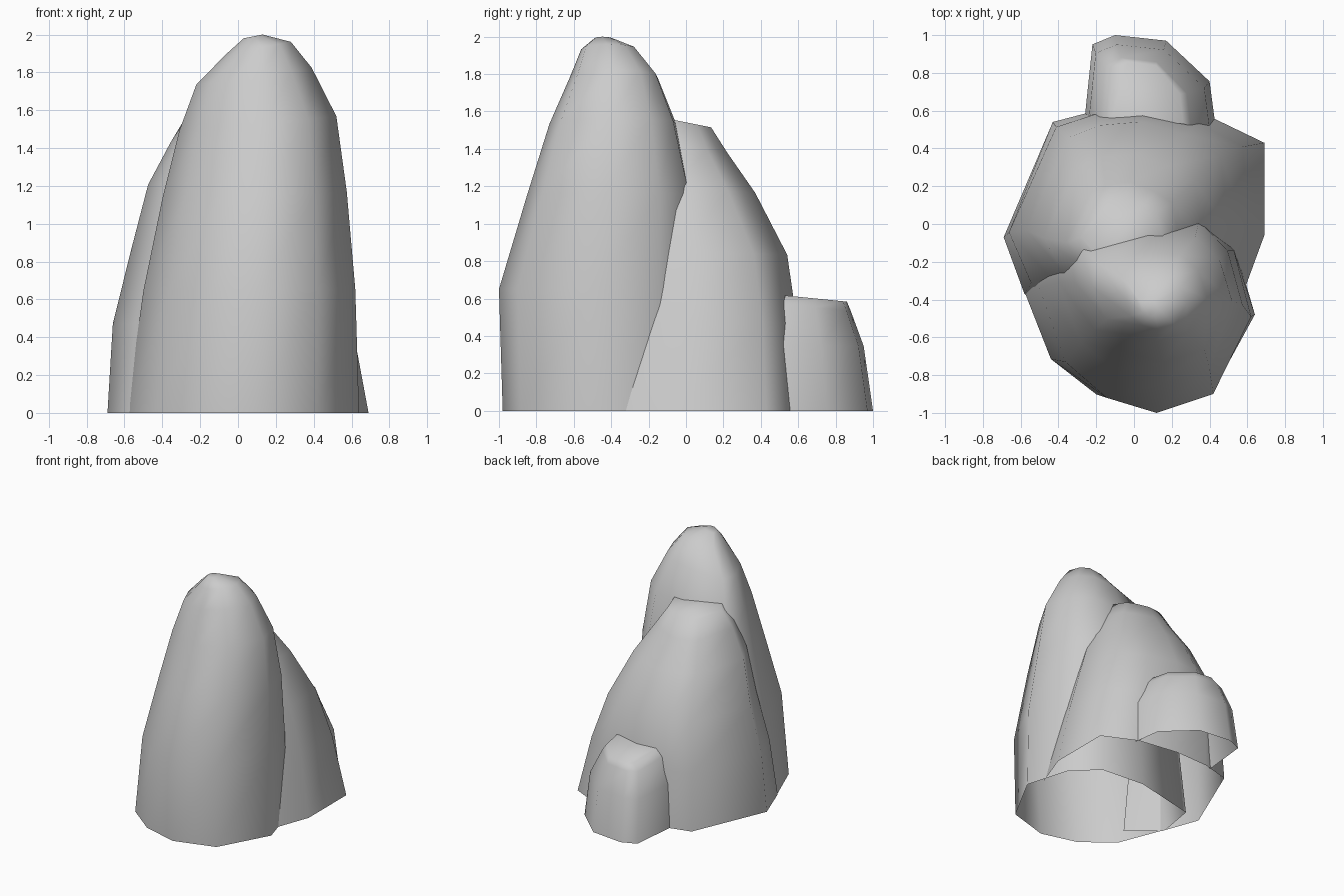
import bpy, bmesh

if "Cube" in bpy.data.objects:
    bpy.data.objects.remove(bpy.data.objects["Cube"])


def rock(name, outline, rings, tilt=(0, 0), rounding=0, closed=True):
    """Loft an uneven outline through rings (z, x0, x1, y0, y1); capped top, open bottom."""
    xs, ys = [p[0] for p in outline], [p[1] for p in outline]
    lx, ly = min(xs), min(ys)
    sx, sy = max(xs) - lx, max(ys) - ly
    bm = bmesh.new()
    loops = []
    for z, x0, x1, y0, y1 in rings:
        loop = []
        t = z / rings[-1][0]
        for px, py in outline:
            # position in the ring's box, -1..1, with corners pulled in towards the top
            u, v = 2 * (px - lx) / sx - 1, 2 * (py - ly) / sy - 1
            k = 1 - rounding * t * abs(u * v)
            dx, dy = u * k * (x1 - x0) / 2, v * k * (y1 - y0) / 2
            dz = t ** 3 * (tilt[0] * dx + tilt[1] * dy)
            loop.append(bm.verts.new(((x0 + x1) / 2 + dx, (y0 + y1) / 2 + dy, z + dz)))
        loops.append(loop)
    n = len(outline)
    for a, b in zip(loops, loops[1:]):
        for i in range(n if closed else n - 1):   # open side is buried in the next rock
            j = (i + 1) % n
            bm.faces.new((a[i], a[j], b[j], b[i]))
    bm.faces.new(loops[-1])
    bmesh.ops.recalc_face_normals(bm, faces=bm.faces)
    me = bpy.data.meshes.new(name)
    bm.to_mesh(me)
    bm.free()
    ob = bpy.data.objects.new(name, me)
    bpy.context.collection.objects.link(ob)
    for p in me.polygons:
        p.use_smooth = True
    return ob


# Tall front rock
rock("tall_rock",
     [(-.59, -.34), (-.44, -.73), (-.2, -.92), (.09, -1), (.42, -.9), (.64, -.49),
      (.54, -.14), (.35, .05), (-.02, .08), (-.54, -.04)],
     [(0, -.59, .64, -.98, .08), (.65, -.5, .62, -1, .08), (1.15, -.4, .575, -.85, .04),
      (1.53, -.31, .52, -.73, -.05), (1.78, -.22, .39, -.62, -.15),
      (1.93, -.06, .28, -.56, -.27), (1.99, .03, .13, -.49, -.4)],
     tilt=(.2, 0))

# Broad middle rock behind it
rock("middle_rock",
     [(.58, -.36), (.69, -.06), (.69, .43), (.42, .56), (.09, .61), (-.2, .6),
      (-.43, .54), (-.69, -.07), (-.58, -.37), (-.36, -.55)],
     [(0, -.69, .69, -.55, .61), (.47, -.67, .61, -.5, .6), (.85, -.58, .51, -.45, .55),
      (1.2, -.49, .38, -.4, .38), (1.42, -.37, .25, -.33, .23), (1.55, -.29, .16, -.22, .14)],
     tilt=(0, -.2), rounding=.25, closed=False)

# Small back rock
rock("small_rock",
     [(.43, .52), (.4, .75), (.17, .97), (-.1, 1), (-.22, .95), (-.26, .56)],
     [(0, -.26, .43, .53, 1), (.35, -.24, .4, .51, .95), (.55, -.18, .3, .52, .88),
      (.6, -.12, .26, .53, .86)], tilt=(0, -.1), closed=False)
